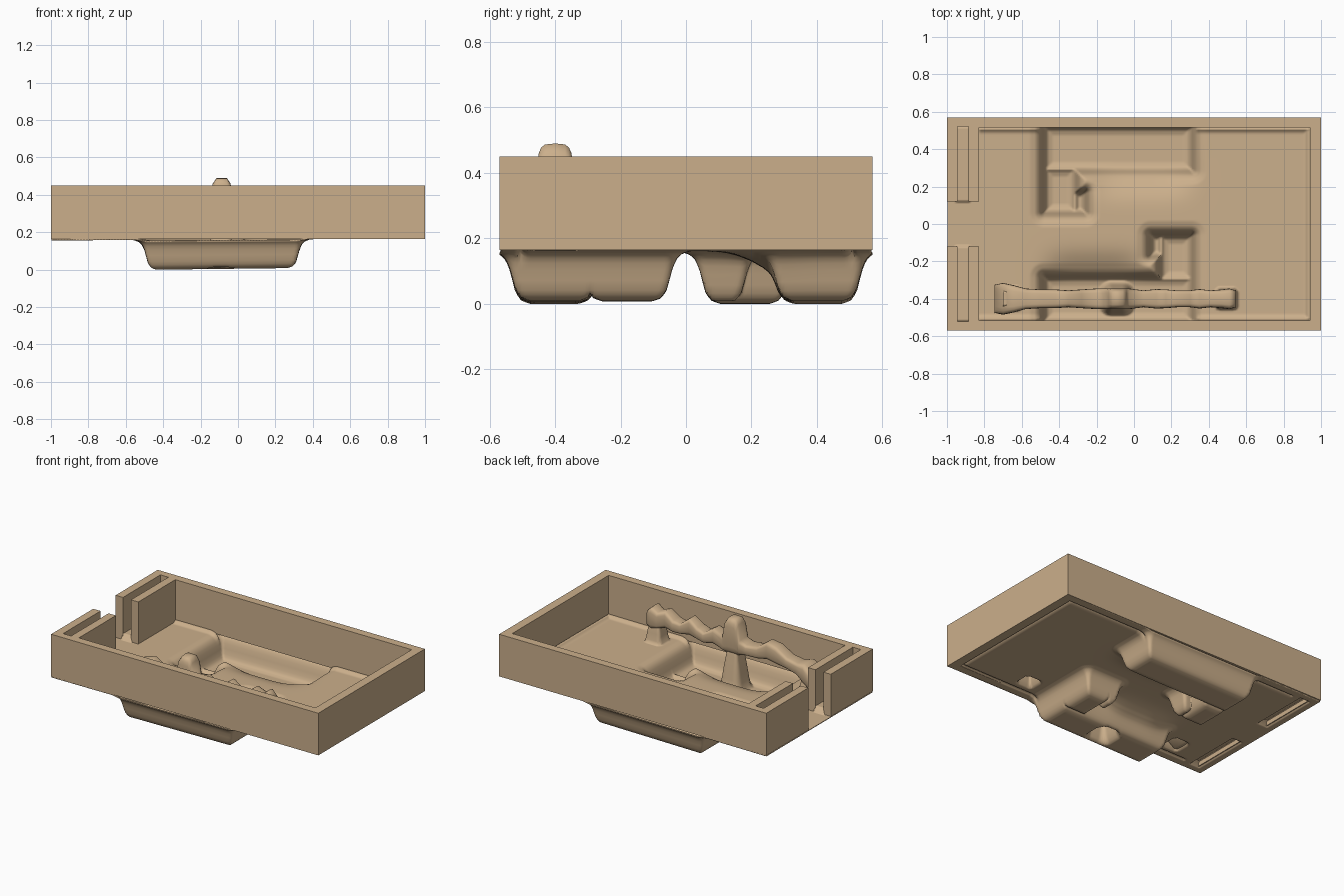
import bpy, bmesh, math

if "Cube" in bpy.data.objects:
    bpy.data.objects.remove(bpy.data.objects["Cube"])

tan = bpy.data.materials.new("tan_plastic")
tan.diffuse_color = (0.60, 0.43, 0.26, 1)
tan.use_nodes = True
tan.node_tree.nodes["Principled BSDF"].inputs["Base Color"].default_value = tan.diffuse_color


def make_object(name, bm, smooth):
    bmesh.ops.recalc_face_normals(bm, faces=bm.faces)
    me = bpy.data.meshes.new(name)
    bm.to_mesh(me)
    bm.free()
    me.materials.append(tan)
    ob = bpy.data.objects.new(name, me)
    bpy.context.collection.objects.link(ob)
    for p in me.polygons:
        p.use_smooth = smooth
    return ob


def interp(t, table):
    """Piecewise linear lookup."""
    if t <= table[0][0]:
        return table[0][1]
    for (a, va), (b, vb) in zip(table, table[1:]):
        if t <= b:
            return va + (vb - va) * (t - a) / (b - a)
    return table[-1][1]


def box_dist(x, y, b):
    """Signed distance to a rectangle (x0, x1, y0, y1)."""
    dx = max(b[0] - x, x - b[1])
    dy = max(b[2] - y, y - b[3])
    if dx > 0 and dy > 0:
        return math.hypot(dx, dy)
    return max(dx, dy)


# Tray walls with the two slotted ends, extruded from one outline
half = [(-1, .12), (-.945, .12), (-.945, .52), (-.885, .52), (-.885, .12),
        (-.83, .12), (-.83, .515), (.94, .515)]
outline = [(x, y) for x, y in half[1:]]
outline += [(x, -y) for x, y in reversed(half)]
outline += [(-1, -.57), (1, -.57), (1, .57), (-1, .57), (-1, .12)]
bm = bmesh.new()
face = bm.faces.new([bm.verts.new((x, y, .165)) for x, y in outline])
ext = bmesh.ops.extrude_face_region(bm, geom=[face])
bmesh.ops.translate(bm, vec=(0, 0, .285),
                    verts=[v for v in ext["geom"] if isinstance(v, bmesh.types.BMVert)])
make_object("tray_walls", bm, False)

# Formed floor: two hooked pockets (half-turn copies), hollow posts, scoops
CX = -.085
hook = [(-.48, .31, .285, .52), (-.48, -.31, .06, .30), (-.32, -.26, .06, .17)]
pockets = hook + [(2 * CX - b[1], 2 * CX - b[0], -b[3], -b[2]) for b in hook]
posts = [(.46, .53, -.435, -.365), (-.12, -.06, -.435, -.365), (-.70, -.63, -.44, -.36)]
slots = [(-.945, -.885, .12, .52), (-.945, -.885, -.52, -.12)]
pocket_profile = [(-.045, 0), (-.02, .06), (-.005, .2), (.012, .62),
                  (.025, .82), (.045, .94), (.075, 1)]
post_profile = [(0, .31), (.012, .24), (.025, .17), (.045, .04), (.07, 0)]


def floor_height(x, y):
    top = .168 + .005 * x
    for s in (1, -1):                       # shallow scoops beside the pockets
        u = (s * (x - CX) - .12) / .25
        v = (s * y - .27) / .10
        top -= .05 * math.exp(-u ** 4 - v * v)
    low = .012 + .012 * x
    d = min(box_dist(x, y, b) for b in pockets)
    z = low + (top - low) * interp(d, pocket_profile)
    for b in posts:
        z = max(z, interp(box_dist(x, y, b), post_profile))
    edge = min(.515 - abs(y), .94 - x)      # fillet against the walls
    if x > -.83 and 0 <= edge < .035 and d > .02:
        z += .03 * (1 - edge / .035) ** 2
    if any(box_dist(x, y, b) < .004 for b in slots):
        z = .205
    return z


NX, NY = 240, 138
bm = bmesh.new()
rows = []
for i in range(NX + 1):
    x = -.998 + 1.99 * i / NX
    rows.append([])
    for j in range(NY + 1):
        y = -.566 + 1.132 * j / NY
        rows[i].append(bm.verts.new((x, y, floor_height(x, y))))
for i in range(NX):
    for j in range(NY):
        bm.faces.new((rows[i][j], rows[i + 1][j], rows[i + 1][j + 1], rows[i][j + 1]))
tray_floor = make_object("formed_floor", bm, True)
mod = tray_floor.modifiers.new("thickness", 'SOLIDIFY')
mod.thickness = .007
mod.offset = -1

# Wavy bar lofted along x: (x, top z, bottom z, half width)
sections = [(-.745, .21, .165, .075), (-.70, .30, .17, .085), (-.64, .335, .20, .072),
            (-.58, .32, .24, .055), (-.50, .335, .26, .05), (-.42, .385, .27, .05),
            (-.35, .40, .28, .045), (-.28, .35, .27, .05), (-.20, .34, .27, .055),
            (-.15, .36, .26, .055), (-.135, .46, .25, .055), (-.115, .49, .25, .055),
            (-.06, .49, .25, .055), (-.04, .46, .25, .055), (-.025, .36, .26, .055),
            (.05, .385, .28, .045), (.12, .34, .27, .052), (.17, .36, .28, .05),
            (.23, .405, .29, .045), (.30, .35, .28, .045), (.35, .36, .28, .052),
            (.41, .405, .29, .045), (.47, .38, .27, .05), (.51, .41, .26, .055),
            (.545, .38, .27, .045)]
N = 20
bm = bmesh.new()
rings = []
for x, zt, zb, w in sections:
    ring = []
    for k in range(N):
        a = 2 * math.pi * k / N
        c, s = math.cos(a), math.sin(a)
        ring.append(bm.verts.new((
            x, -.4 + w * math.copysign(abs(c) ** .5, c),
            (zt + zb) / 2 + (zt - zb) / 2 * math.copysign(abs(s) ** .5, s))))
    rings.append(ring)
for r0, r1 in zip(rings, rings[1:]):
    for k in range(N):
        m = (k + 1) % N
        bm.faces.new((r0[k], r0[m], r1[m], r1[k]))
bm.faces.new(rings[0])
bm.faces.new(rings[-1])
make_object("wavy_bar", bm, True)
